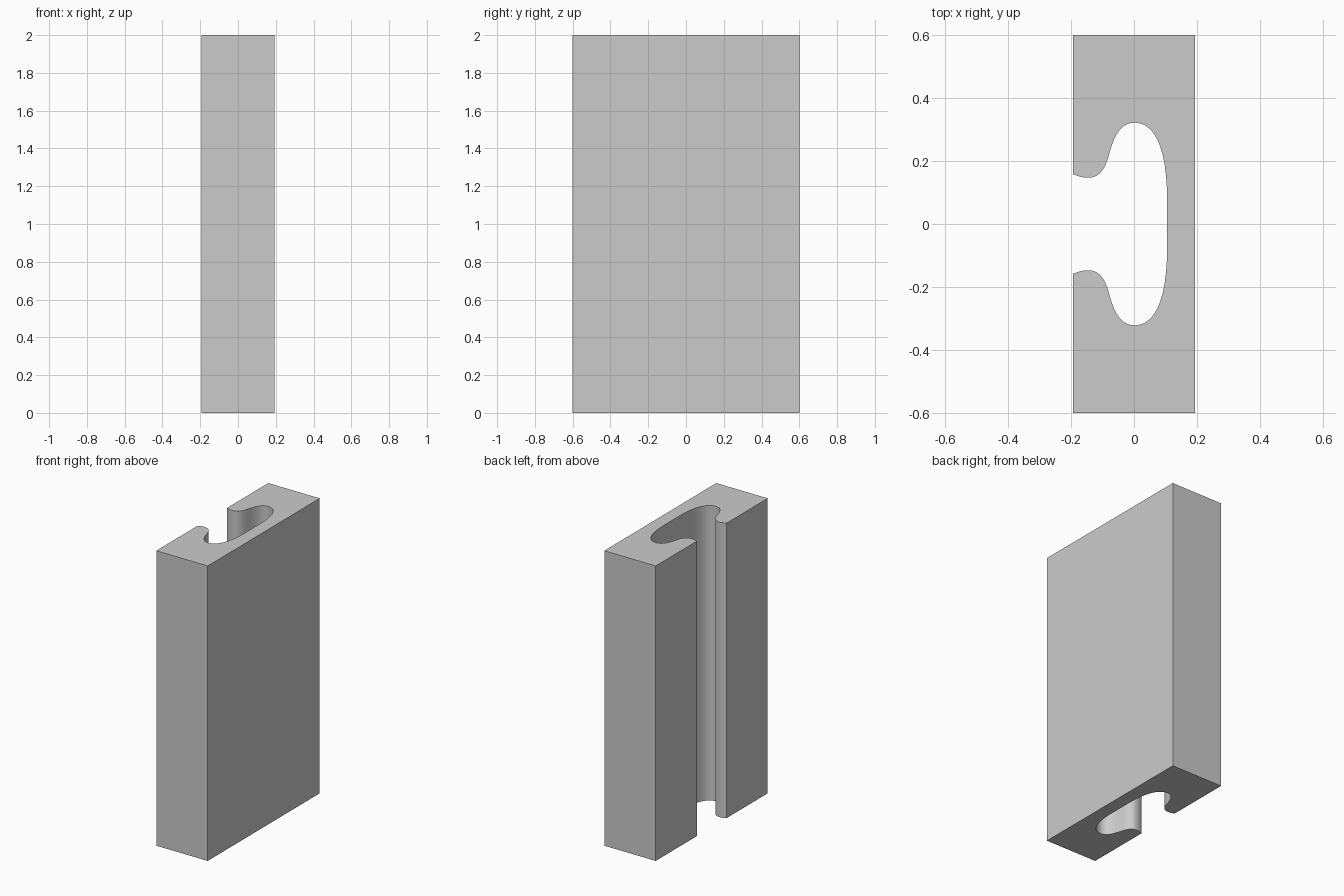
import bpy
import bmesh
import math
from mathutils import Vector
from mathutils.geometry import interpolate_bezier

if "Cube" in bpy.data.objects:
    bpy.data.objects.remove(bpy.data.objects["Cube"], do_unlink=True)

HALF_X, HALF_Y, HEIGHT = 0.193, 0.6, 2.0

grey = bpy.data.materials.new("plain grey")
grey.use_nodes = True
colour = (0.6, 0.6, 0.6, 1)
grey.diffuse_color = colour
grey.node_tree.nodes["Principled BSDF"].inputs["Base Color"].default_value = colour

# Half of the slot outline, from its mouth to the back wall: point, handle, handle, point
curves = [
    ((-HALF_X, 0.158), (-0.175, 0.151), (-0.162, 0.147), (-0.145, 0.147)),
    ((-0.145, 0.147), (-0.112, 0.147), (-0.092, 0.17), (-0.078, 0.225)),
    ((-0.078, 0.225), (-0.063, 0.28), (-0.042, 0.322), (0.002, 0.322)),
    ((0.002, 0.322), (0.07, 0.322), (0.105, 0.23), (0.105, 0.08)),
]
half = []
for c in curves:
    half += [p.to_2d() for p in interpolate_bezier(*[Vector(p).to_3d() for p in c], 12)][:-1]
half.append(Vector(curves[-1][-1]))

# Mirror the slot and close it with the block's outer corners
slot = half + [Vector((p.x, -p.y)) for p in reversed(half)]
corners = [(-HALF_X, -HALF_Y), (HALF_X, -HALF_Y), (HALF_X, HALF_Y), (-HALF_X, HALF_Y)]
outline = slot + [Vector(p) for p in corners]

# Extrude the profile upward into the slotted block
bm = bmesh.new()
base = bm.faces.new([bm.verts.new((p.x, p.y, 0)) for p in outline])
top = bmesh.ops.extrude_face_region(bm, geom=[base], use_keep_orig=True)
bmesh.ops.translate(bm, vec=(0, 0, HEIGHT),
                    verts=[g for g in top["geom"] if isinstance(g, bmesh.types.BMVert)])
bmesh.ops.recalc_face_normals(bm, faces=bm.faces)
mesh = bpy.data.meshes.new("slotted_block")
bm.to_mesh(mesh)
bm.free()
mesh.materials.append(grey)

block = bpy.data.objects.new("slotted_block", mesh)
bpy.context.collection.objects.link(block)
bpy.ops.object.select_all(action="DESELECT")
block.select_set(True)
bpy.context.view_layer.objects.active = block
bpy.ops.object.shade_smooth_by_angle(angle=math.radians(30))
